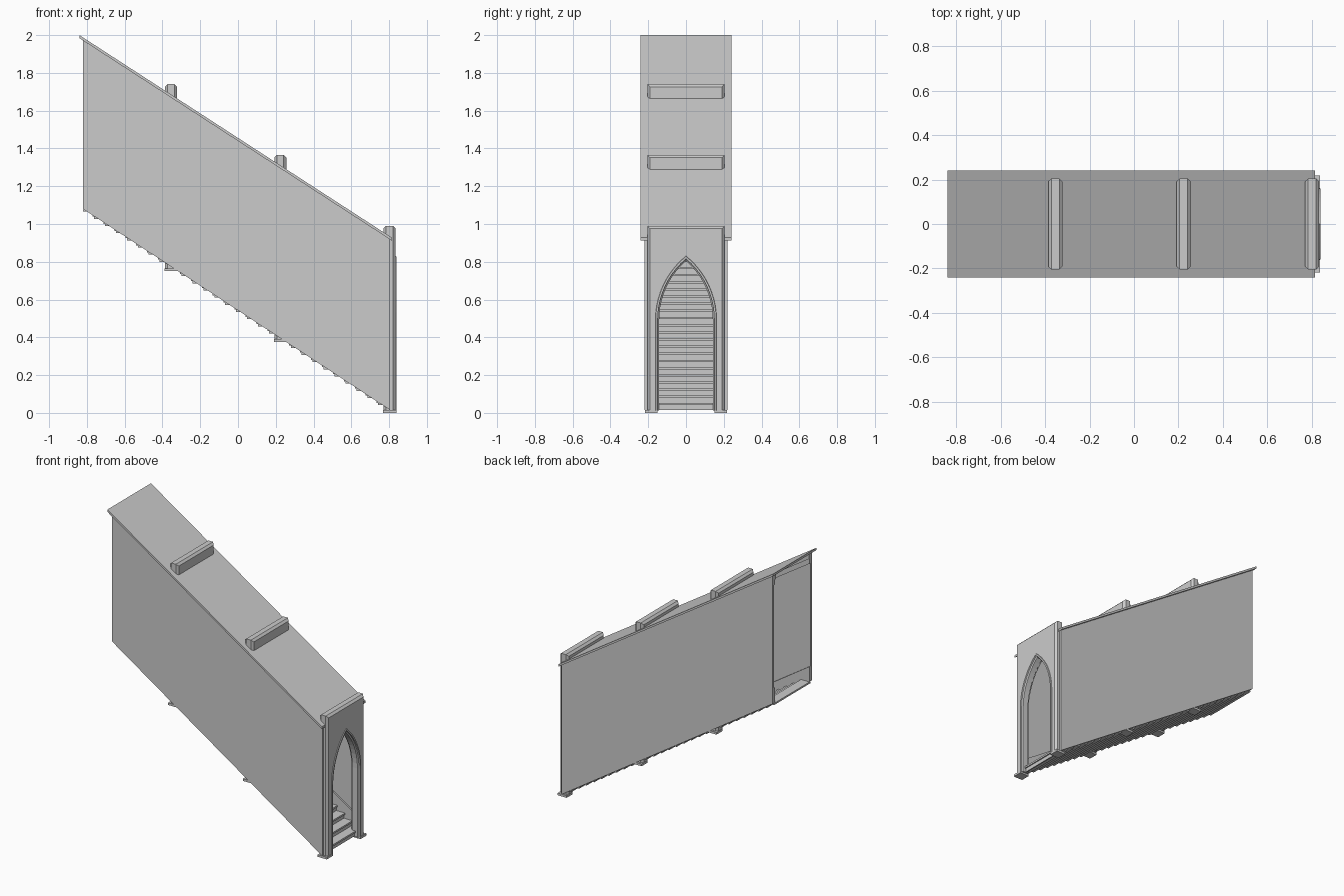
import bpy, bmesh, math

if "Cube" in bpy.data.objects:
    bpy.data.objects.remove(bpy.data.objects["Cube"])

SLOPE = 0.655


def make(name, bm):
    bmesh.ops.recalc_face_normals(bm, faces=bm.faces)
    me = bpy.data.meshes.new(name)
    bm.to_mesh(me)
    bm.free()
    ob = bpy.data.objects.new(name, me)
    bpy.context.collection.objects.link(ob)
    return ob


def prism(bm, pts, y0, y1):
    """Extrude an (x, z) profile from y0 to y1."""
    a = [bm.verts.new((x, y0, z)) for x, z in pts]
    b = [bm.verts.new((x, y1, z)) for x, z in pts]
    bm.faces.new(a)
    bm.faces.new(b[::-1])
    n = len(pts)
    for i in range(n):
        bm.faces.new((a[i], a[(i + 1) % n], b[(i + 1) % n], b[i]))


def rect(bm, x0, x1, y0, y1, z0, z1):
    prism(bm, [(x0, z0), (x1, z0), (x1, z1), (x0, z1)], y0, y1)


def roof_z(x):
    return 2.0 - (x + 0.84) * 0.648


def floor_z(x):
    return 0.012 + (0.81 - x) * SLOPE


def sloped(x0, x1, low, high):
    return [(x0, low(x0)), (x1, low(x1)), (x1, high(x1)), (x0, high(x0))]


# Sloping roof slab
bm = bmesh.new()
prism(bm, sloped(-0.84, 0.815, lambda x: roof_z(x) - 0.016, roof_z), -0.24, 0.24)
make("roof_slab", bm)

# Side walls with inner skirting and cornice strips
for side, s in (("left", -1), ("right", 1)):
    bm = bmesh.new()
    prism(bm, sloped(-0.82, 0.805, floor_z, lambda x: roof_z(x) - 0.016), s * 0.2, s * 0.22)
    make(side + "_wall", bm)
    bm = bmesh.new()
    prism(bm, sloped(-0.82, 0.79, floor_z, lambda x: floor_z(x) + 0.105), s * 0.19, s * 0.2)
    make(side + "_skirting", bm)
    bm = bmesh.new()
    for depth, inner in ((0.085, 0.192), (0.05, 0.182)):
        prism(bm, sloped(-0.82, 0.79, lambda x: roof_z(x) - depth, lambda x: roof_z(x) - 0.016),
              s * inner, s * 0.2)
    make(side + "_cornice", bm)

# Staircase of thin treads and risers
N = 28
T, R = 1.62 / N, 1.062 / N
bm = bmesh.new()
for i in range(N):
    x, z = 0.80 - i * T, 0.053 + i * R
    rect(bm, x - T, x + 0.008, -0.2, 0.2, z - 0.012, z)
    rect(bm, x - 0.008, x, -0.2, 0.2, z - R, z - 0.012)
make("stairs", bm)

# Pointed arch frames
SPRING, HALF, RAD = 0.48, 0.15, 0.424
W, H = 0.205, 0.978
SEG = 10


def arch_points(off):
    """Opening outline, grown outward by off, left foot to right foot."""
    c, r = RAD - HALF, RAD + off
    end = math.acos(c / r)
    right = [(HALF + off, 0.0)]
    for k in range(SEG + 1):
        a = end * k / SEG
        right.append((r * math.cos(a) - c, SPRING + r * math.sin(a)))
    right[-1] = (0.0, right[-1][1])
    return [(-y, z) for y, z in right] + right[-2::-1]


def outer_points(off):
    """Rectangular outline with stations matching the arch."""
    w, h = W - off, H - off
    base = arch_points(0)[SEG + 1:]
    ratios = [(z - SPRING) / max(y, 1e-6) for y, z in base]
    corner = min(range(1, SEG), key=lambda i: abs(math.atan(ratios[i]) - math.atan((H - SPRING) / W)))
    half = []
    for i, (y, z) in enumerate(base):
        if i == len(base) - 1:
            half.append((w, 0.0))
        elif i == corner:
            half.append((w, h))
        elif i < corner:
            half.append((min(w, y * (h - SPRING) / (z - SPRING)), h))
        else:
            half.append((w, min(h, SPRING + w * ratios[i])))
    return [(-y, z) for y, z in half[:0:-1]] + half


# (x, outline) rings round the frame's cross-section
SECTION = [(-0.020, arch_points(-0.008)), (0.020, arch_points(-0.008)),
           (0.026, arch_points(0.0)), (0.037, arch_points(0.0)),
           (0.037, arch_points(0.010)), (0.032, arch_points(0.012)),
           (0.032, outer_points(0.014)), (0.018, outer_points(0)),
           (-0.018, outer_points(0)), (-0.032, outer_points(0.014)),
           (-0.032, arch_points(0.0)), (-0.026, arch_points(0.0))]


def arch_frame(name, cx, cz):
    bm = bmesh.new()
    rings = [[bm.verts.new((cx + x, y, cz + z)) for y, z in pts] for x, pts in SECTION]
    for j in range(len(rings)):
        a, b = rings[j], rings[(j + 1) % len(rings)]
        for k in range(len(a) - 1):
            bm.faces.new((a[k], a[k + 1], b[k + 1], b[k]))
    for k in (0, -1):
        bm.faces.new([r[k] for r in rings])
    # Foot blocks
    for s in (-1, 1):
        rect(bm, cx - 0.034, cx + 0.036, s * 0.152, s * 0.218, cz - 0.012, cz + 0.003)
    make(name, bm)


for i, label in enumerate(("lower", "middle", "upper")):
    arch_frame(label + "_arch_frame", 0.802 - i * 0.578, 0.012 + i * 0.375)
